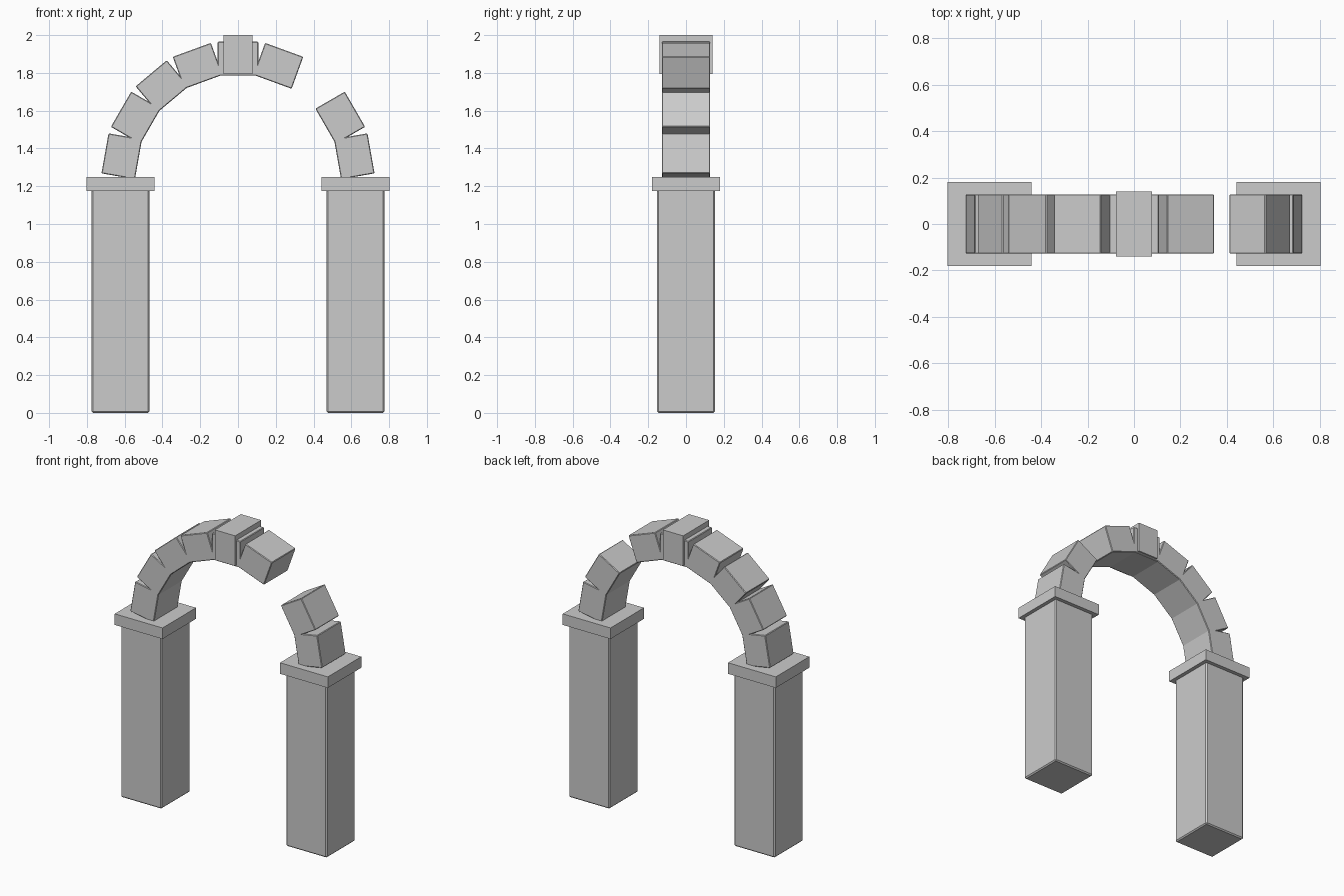
import bpy
from math import radians, sin, cos

if "Cube" in bpy.data.objects:
    bpy.data.objects.remove(bpy.data.objects["Cube"])


def block(name, loc, size, tilt=0.0, bevel=0.0):
    bpy.ops.mesh.primitive_cube_add(size=1, location=loc, rotation=(0, tilt, 0))
    ob = bpy.context.object
    ob.name = name
    ob.scale = size
    bpy.ops.object.transform_apply(location=False, rotation=False, scale=True)
    if bevel:
        mod = ob.modifiers.new("worn_edges", "BEVEL")
        mod.width = bevel
        mod.segments = 1
    return ob


# Pillars with flat capitals
for side, sx in (("left", -1), ("right", 1)):
    block(f"{side}_pillar", (sx * 0.622, 0, 0.6), (0.308, 0.308, 1.2), bevel=0.008)
    block(f"{side}_capital", (sx * 0.622, 0, 1.2125), (0.36, 0.36, 0.075))

# Ring of arch stones, one missing on the right
SPRING_Z, RADIUS = 1.25, 0.625
for i in range(9):
    angle = 10 + 20 * i
    if angle == 50:
        continue
    a = radians(angle)
    block(f"arch_stone_{i + 1}",
          (RADIUS * cos(a), 0, SPRING_Z + RADIUS * sin(a)),
          (0.215, 0.256, 0.18), tilt=radians(90) - a, bevel=0.004)

# Larger keystone at the crown
block("keystone", (0, 0, 1.8975), (0.153, 0.28, 0.205))
